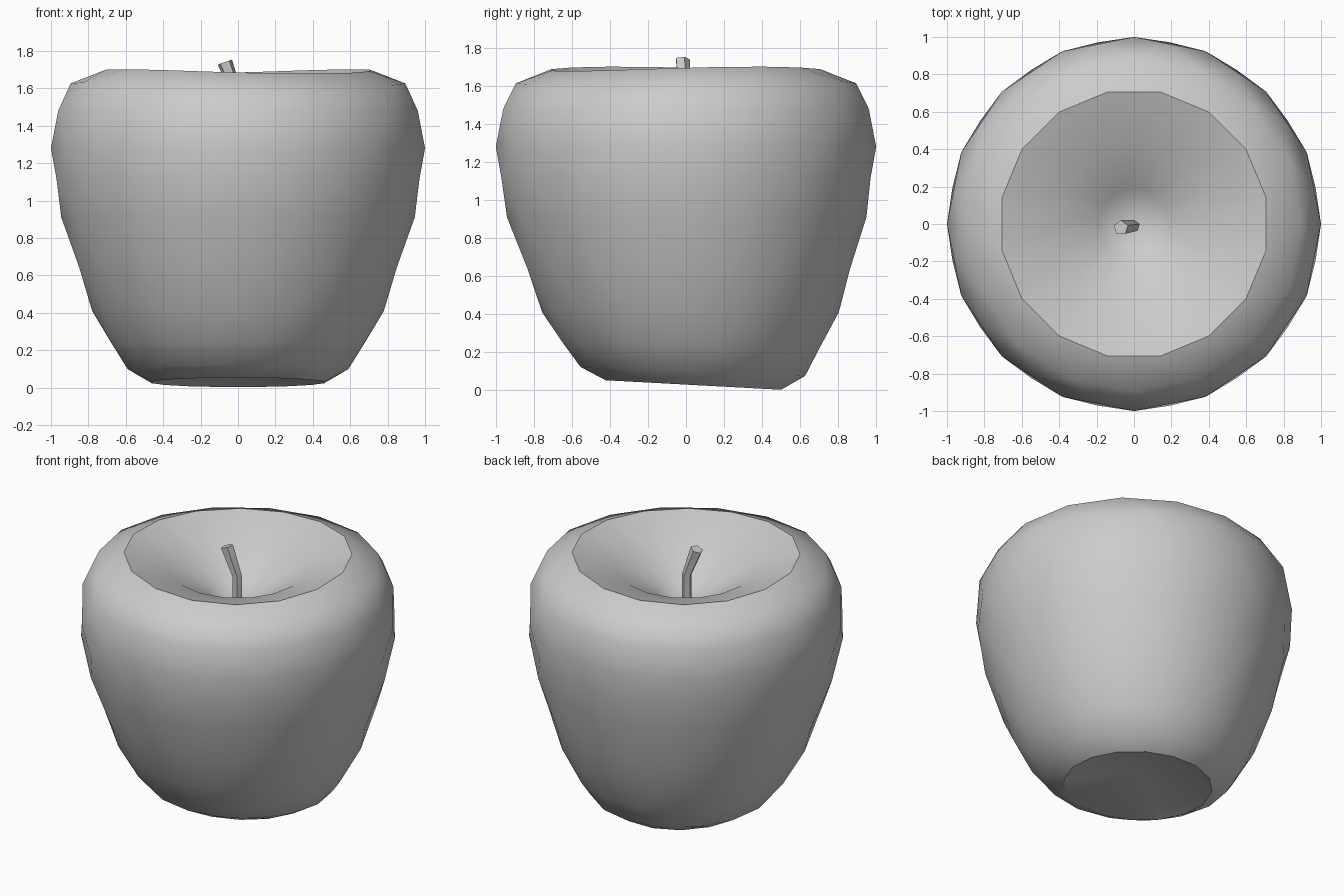
import bpy, bmesh, math
from mathutils import Vector

cube = bpy.data.objects.get("Cube")
if cube:
    bpy.data.objects.remove(cube, do_unlink=True)

grey = bpy.data.materials.new("plain_grey")
grey.use_nodes = True
colour = (0.6, 0.6, 0.6, 1)
grey.diffuse_color = colour
grey.node_tree.nodes["Principled BSDF"].inputs["Base Color"].default_value = colour


def finish(name, bm, angle):
    """Turn a bmesh into a named, shaded object."""
    bmesh.ops.recalc_face_normals(bm, faces=bm.faces)
    mesh = bpy.data.meshes.new(name)
    bm.to_mesh(mesh)
    bm.free()
    mesh.materials.append(grey)
    obj = bpy.data.objects.new(name, mesh)
    bpy.context.collection.objects.link(obj)
    bpy.ops.object.select_all(action='DESELECT')
    obj.select_set(True)
    bpy.context.view_layer.objects.active = obj
    bpy.ops.object.shade_smooth_by_angle(angle=math.radians(angle))
    return obj


def ring(bm, centre, radius, sides, turn=0.0):
    pts = []
    for i in range(sides):
        a = math.tau * (i + turn) / sides
        pts.append(bm.verts.new(centre + Vector((math.cos(a), math.sin(a), 0)) * radius))
    return pts


# Fruit: staggered triangulated rings from the base up and over into the hollow
SIDES = 16
profile = [(0.47, 0.03), (0.59, 0.10), (0.69, 0.24), (0.78, 0.41), (0.865, 0.64),
           (0.945, 0.91), (0.99, 1.12), (1.0, 1.28), (0.98, 1.48), (0.895, 1.62),
           (0.72, 1.69), (0.42, 1.585), (0.19, 1.44)]
bm = bmesh.new()
rings = []
for level, (r, z) in enumerate(profile):
    lean = 0.04 * max(0, 1 - z)                  # the base sits slightly to the back
    verts = ring(bm, Vector((0, lean, z)), r, SIDES, (level + 1) % 2 / 2)
    for v in verts:
        if z < 0.3:                              # tilted base
            v.co.z -= 0.06 * v.co.y * (1 - z / 0.3)
        elif z > 1.6:                            # gently wavy lip
            v.co.z += 0.012 * math.sin(2 * math.atan2(v.co.y, v.co.x) + 0.5)
    rings.append(verts)

for level, (a, b) in enumerate(zip(rings, rings[1:])):
    for i in range(SIDES):
        j = (i + 1) % SIDES
        if level % 2 == 0:                       # lower ring is turned half a step
            bm.faces.new((a[i], b[j], b[i]))
            bm.faces.new((a[i], a[j], b[j]))
        else:
            bm.faces.new((a[i], a[j], b[i]))
            bm.faces.new((a[j], b[j], b[i]))

for verts, tip in ((rings[0], (0, 0.04, 0.13)), (rings[-1], (0, 0, 1.32))):
    centre = bm.verts.new(tip)
    for i in range(SIDES):
        bm.faces.new((verts[i], verts[(i + 1) % SIDES], centre))
finish("fruit", bm, 38)

# Stem: five-sided, upright and then bent to the right
bm = bmesh.new()
path = [(0, -0.01, 1.3), (0, -0.01, 1.55), (-0.07, -0.02, 1.74)]
levels = [ring(bm, Vector(p), r, 5, 0.25) for p, r in zip(path, (0.03, 0.032, 0.04))]
for v in levels[-1]:                             # square the tip to the bend
    v.co.z += 0.35 * (v.co.x + 0.07)
for a, b in zip(levels, levels[1:]):
    for i in range(5):
        j = (i + 1) % 5
        bm.faces.new((a[i], a[j], b[j], b[i]))
bm.faces.new(levels[0])
bm.faces.new(levels[-1])
finish("stem", bm, 30)
